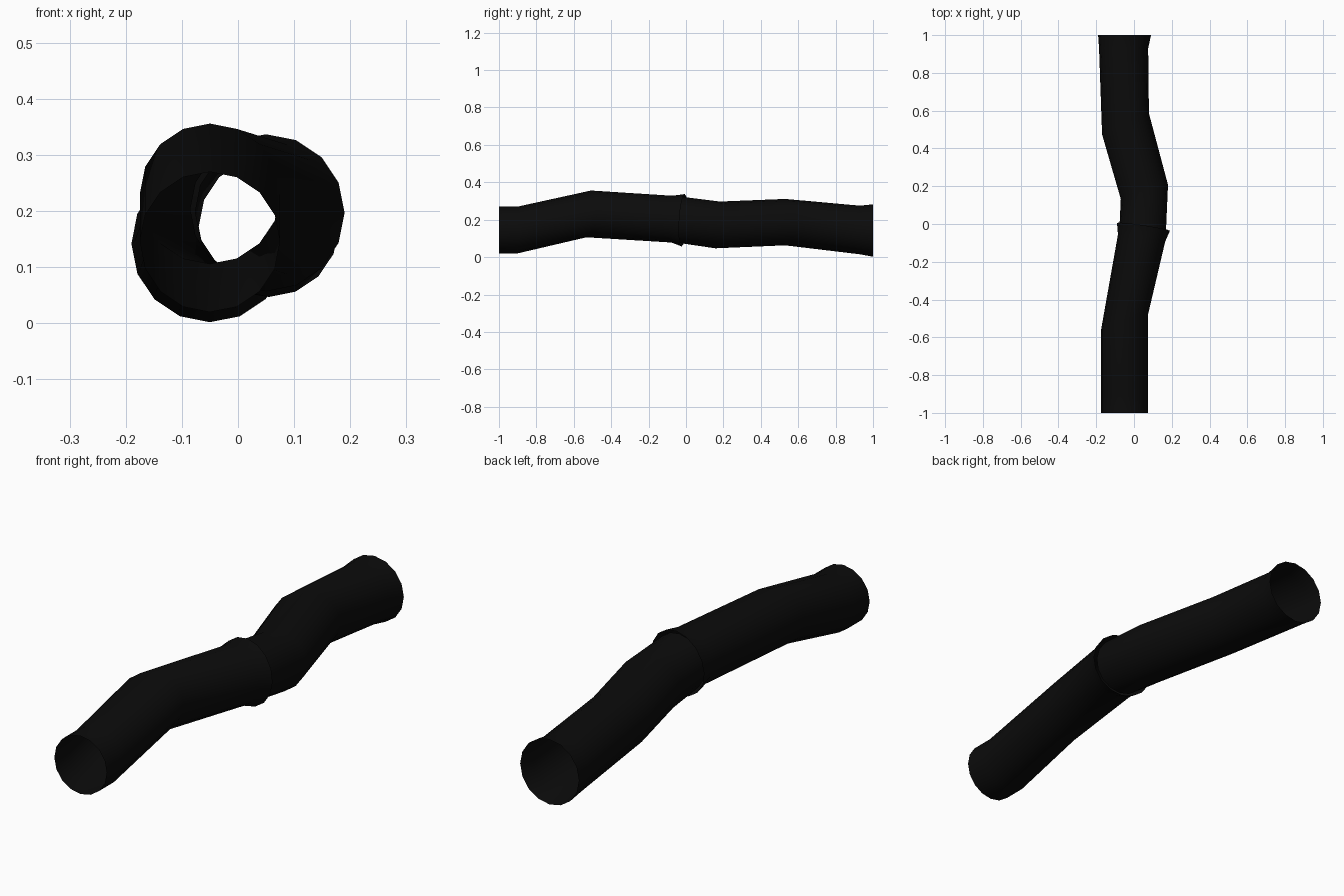
import bpy, bmesh, math

default = bpy.data.objects.get("Cube")
if default:
    bpy.data.objects.remove(default, do_unlink=True)

SIDES = 16

black = bpy.data.materials.new("matte_black")
black.use_nodes = True
colour = (0.0033, 0.0033, 0.0033, 1)
black.diffuse_color = colour
shader = black.node_tree.nodes["Principled BSDF"]
shader.inputs["Base Color"].default_value = colour
shader.inputs["Roughness"].default_value = 0.9


def tube(name, rings):
    """Open tube; each ring is x, y, z, radius, sideways lean, upward lean."""
    bm = bmesh.new()
    loops = []
    for x, y, z, r, lean_x, lean_z in rings:
        loop = []
        for i in range(SIDES):
            a = math.tau * i / SIDES
            dx, dz = r * math.cos(a), r * math.sin(a)
            loop.append(bm.verts.new((x + dx, y + lean_x * dx + lean_z * dz, z + dz)))
        loops.append(loop)
    for a, b in zip(loops, loops[1:]):
        for i in range(SIDES):
            j = (i + 1) % SIDES
            bm.faces.new((a[j], a[i], b[i], b[j])).smooth = True
    bmesh.ops.recalc_face_normals(bm, faces=bm.faces)
    mesh = bpy.data.meshes.new(name)
    bm.to_mesh(mesh)
    bm.free()
    mesh.materials.append(black)
    obj = bpy.data.objects.new(name, mesh)
    bpy.context.collection.objects.link(obj)
    return obj


# Front section, ending in a flared socket
tube("front_pipe", [
    (-0.05, -1.0, 0.145, 0.125, 0, 0),
    (-0.05, -0.9, 0.145, 0.125, 0, 0),
    (-0.05, -0.52, 0.231, 0.125, 0.35, 0.1),
    (0.04, -0.075, 0.203, 0.125, -0.15, 0.02),
    (0.05, -0.015, 0.197, 0.14, -0.15, 0.06),
])

# Back section, plugged into the socket and flared at the far end
tube("back_pipe", [
    (0.046, -0.03, 0.199, 0.123, -0.1, 0.08),
    (0.055, 0.17, 0.172, 0.125, 0.3, 0.1),
    (-0.045, 0.53, 0.187, 0.124, 0.45, 0),
    (-0.055, 0.93, 0.145, 0.13, 0, 0),
    (-0.05, 1.0, 0.142, 0.14, 0, 0),
])
